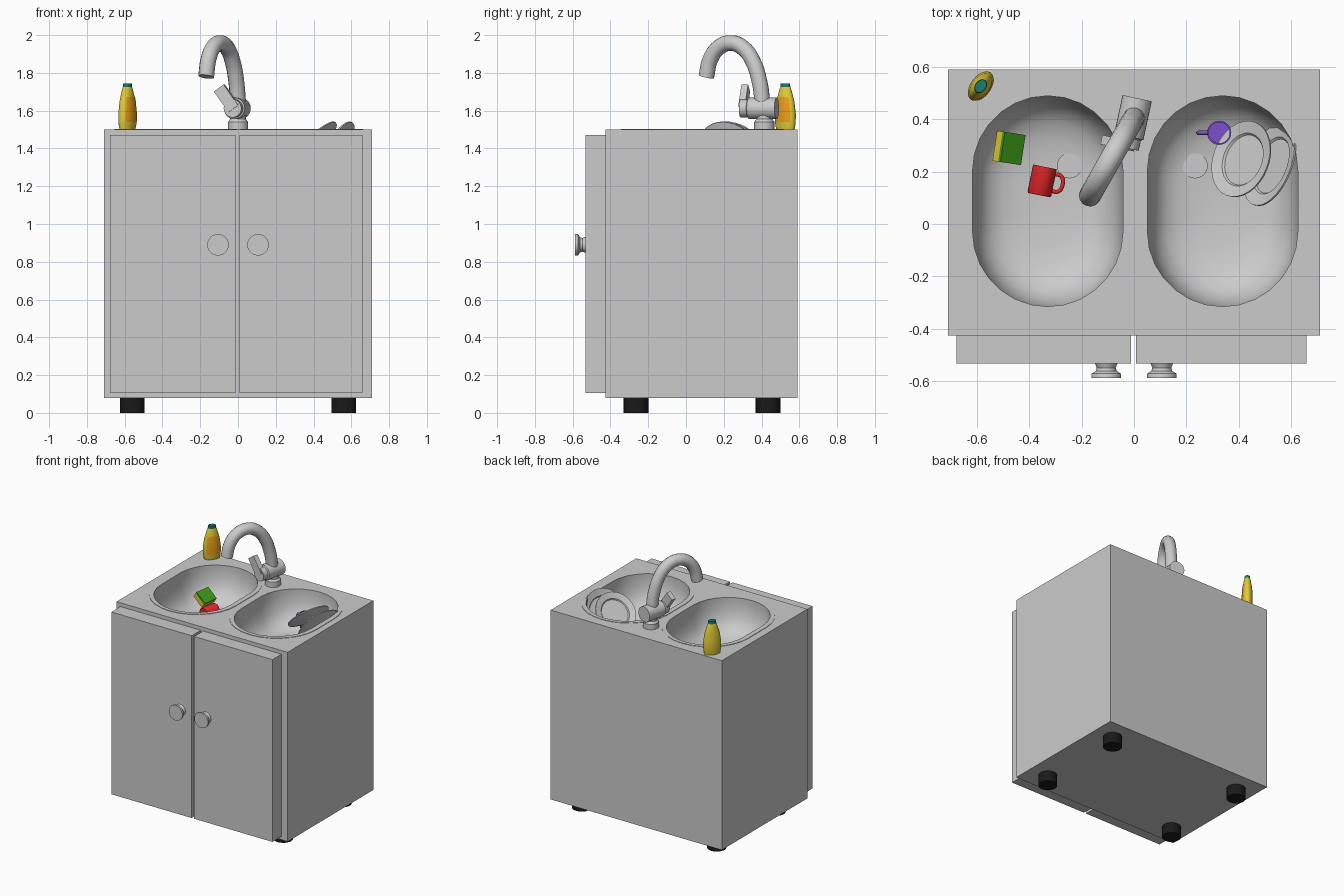
import bpy, bmesh, math
from mathutils import Vector, Matrix

if "Cube" in bpy.data.objects:
    bpy.data.objects.remove(bpy.data.objects["Cube"])

def mat(name, r, g, b):
    m = bpy.data.materials.new(name)
    m.diffuse_color = (r, g, b, 1)
    m.use_nodes = True
    m.node_tree.nodes["Principled BSDF"].inputs["Base Color"].default_value = m.diffuse_color
    return m

BLACK, RED, PURPLE = mat("black", .01, .01, .01), mat("red", .75, .02, .02), mat("purple", .2, .08, .6)
YELLOW, GREEN = mat("yellow", .75, .6, .04), mat("green", .05, .35, .01)
TEAL, ORANGE = mat("teal", .01, .2, .15), mat("orange", .85, .35, .01)

def finish(name, bm, m=None, smooth=True, matrix=None):
    bmesh.ops.recalc_face_normals(bm, faces=bm.faces)
    me = bpy.data.meshes.new(name)
    bm.to_mesh(me)
    bm.free()
    ob = bpy.data.objects.new(name, me)
    bpy.context.collection.objects.link(ob)
    if matrix:
        ob.matrix_world = matrix
    if m:
        me.materials.append(m)
    if smooth:
        bpy.ops.object.select_all(action='DESELECT')
        ob.select_set(True)
        bpy.context.view_layer.objects.active = ob
        bpy.ops.object.shade_smooth_by_angle(angle=math.radians(35))
    return ob

def box(name, lo, hi, m=None, matrix=None):
    bm = bmesh.new()
    bmesh.ops.create_cube(bm, size=1)
    for v in bm.verts:
        v.co = [l + (h - l) * (c + .5) for l, h, c in zip(lo, hi, v.co)]
    return finish(name, bm, m, False, matrix)

def loft(bm, rings, cap_start=True, cap_end=True, closed=True):
    vs = [[bm.verts.new(p) for p in r] for r in rings]
    n = len(vs[0])
    for a, b in zip(vs, vs[1:]):
        for i in range(n if closed else n - 1):
            j = (i + 1) % n
            bm.faces.new((a[i], a[j], b[j], b[i]))
    if cap_start:
        bm.faces.new(vs[0])
    if cap_end:
        bm.faces.new(vs[-1])

def ellipse(a, b, z, n=24, start=0, span=math.tau, closed=True):
    k = n if closed else n - 1
    return [(a * math.cos(start + span * i / k), b * math.sin(start + span * i / k), z) for i in range(n)]

def lathe(name, profile, m=None, matrix=None, n=24):
    bm = bmesh.new()
    loft(bm, [ellipse(r, r, z, n) for r, z in profile])
    return finish(name, bm, m, True, matrix)

def place(loc, normal=(0, 0, 1), spin=0):
    q = Vector(normal).to_track_quat('Z', 'Y')
    return Matrix.Translation(loc) @ q.to_matrix().to_4x4() @ Matrix.Rotation(spin, 4, 'Z')

def tube(name, pts, radius, m=None, matrix=None):
    cu = bpy.data.curves.new(name, 'CURVE')
    cu.dimensions = '3D'
    cu.bevel_depth, cu.bevel_resolution, cu.resolution_u, cu.use_fill_caps = radius, 5, 5, True
    sp = cu.splines.new('BEZIER')
    sp.bezier_points.add(len(pts) - 1)
    for bp, p in zip(sp.bezier_points, pts):
        bp.co = p
        bp.handle_left_type = bp.handle_right_type = 'AUTO'
    ob = bpy.data.objects.new(name, cu)
    bpy.context.collection.objects.link(ob)
    if matrix:
        ob.matrix_world = matrix
    if m:
        cu.materials.append(m)
    return ob

def stadium(hw, hh, z, n=14):
    pts = []
    for sign in (1, -1):
        for i in range(n + 1):
            a = math.pi * i / n
            pts.append((sign * hw * math.cos(a), sign * (hw * math.sin(a) + hh - hw), z))
    return pts

# Cabinet, doors and feet
cabinet = box("cabinet", (-.71, -.425, .08), (.71, .59, 1.5))
box("left_door", (-.678, -.532, .105), (-.012, -.425, 1.472))
box("right_door", (.008, -.532, .105), (.658, -.425, 1.472))
for x in (-.56, .56):
    for y in (-.264, .435):
        lathe("foot", [(.066, 0), (.066, .082)], BLACK, Matrix.Translation((x, y, 0)))

# Door knobs
for x in (-.106, .106):
    lathe("door_knob", [(.043, 0), (.036, .018), (.04, .03), (.056, .04), (.057, .043), (.057, .057)],
          None, place((x, -.531, .89), (0, -1, 0)))

# Sinks: flat rim and rounded bowl, with a hole cut in the cabinet for each
BOWL = [(1, 1.47), (.985, 1.41), (.94, 1.35), (.87, 1.305), (.76, 1.27), (.6, 1.248), (.4, 1.237), (.15, 1.232)]
for side, x in (("left", -.329), ("right", .338)):
    at = Matrix.Translation((x, .087, 0))
    bm = bmesh.new()
    loft(bm, [stadium(.31, .415, 1.15), stadium(.31, .415, 1.6)])
    cutter = finish(side + "_sink_cutter", bm, None, False, at)
    cutter.hide_render = True
    cutter.hide_set(True)
    mod = cabinet.modifiers.new(side + "_hole", 'BOOLEAN')
    mod.object, mod.operation, mod.solver = cutter, 'DIFFERENCE', 'EXACT'
    bm = bmesh.new()
    loft(bm, [stadium(.324, .43, 1.499), stadium(.324, .43, 1.503), stadium(.287, .402, 1.503)]
         + [stadium(.287 * f, .402 * f, z) for f, z in BOWL], cap_start=False)
    finish(side + "_sink", bm, None, True, at)
for x in (-.246, .233):
    lathe("drain", [(.048, 1.225), (.048, 1.247)], None, Matrix.Translation((x, .222, 0)))

# Tap: base, horizontal valve body, curved spout and lever
lathe("tap_base", [(.054, 1.5), (.054, 1.54), (.042, 1.555), (.042, 1.6)], None, Matrix.Translation((0, .415, 0)))
axis = Vector((-.042, -.195, 0))
lathe("tap_body", [(.057, 0), (.057, .15), (.048, .155), (.048, .195)], None, place((.012, .48, 1.612), axis))
PATH = [(0, 1.6), (.005, 1.68), (.02, 1.76), (.055, 1.855), (.115, 1.93), (.19, 1.958), (.265, 1.935),
        (.318, 1.87), (.342, 1.78)]
tube("tap_spout", [(-.493 * s, .405 - .87 * s, z) for s, z in PATH], .042)
box("tap_lever", (-.032, -.018, 0), (.032, .018, .135), None,
    Matrix.Translation((-.022, .3, 1.61)) @ Matrix.Rotation(-.21, 4, 'Z') @ Matrix.Rotation(-.62, 4, 'Y'))

# Soap bottle with cap and label
spot = Matrix.Translation((-.585, .526, 1.5)) @ Matrix.Rotation(.93, 4, 'Z')
def bottle_part(name, rows, m, grow=0, **arc):
    bm = bmesh.new()
    loft(bm, [ellipse(a + grow, b + grow, z, **arc) for a, b, z in rows], not grow, not grow, not grow)
    finish(name, bm, m, True, spot)
bottle_part("soap_bottle", [(.056, .032, 0), (.062, .037, .03), (.064, .038, .08), (.054, .034, .15),
                            (.034, .024, .215), (.029, .021, .225)], YELLOW)
bottle_part("bottle_cap", [(.029, .021, .225), (.027, .02, .245)], TEAL)
bottle_part("bottle_label", [(.062, .037, .04), (.064, .038, .08), (.054, .034, .15), (.048, .031, .172)], ORANGE,
            .0015, n=10, start=-2.4, span=1.7, closed=False)

# Sponge leaning on the left sink wall
lean = Matrix.Translation((-.475, .29, 1.325)) @ Matrix.Rotation(-.15, 4, 'Z') @ Matrix.Rotation(.65, 4, 'Y')
box("sponge_body", (-.05, -.058, -.028), (.05, .058, .008), YELLOW, lean)
box("sponge_scourer", (-.05, -.058, .008), (.05, .058, .022), GREEN, lean)

# Mugs, one lying and one standing
MUG = [(.042, 0), (.046, .006), (.046, .11), (.04, .11), (.04, .01)]
def mug(name, m, matrix):
    lathe(name, MUG, m, matrix)
    tube(name + "_handle", [(.042, 0, .09), (.068, 0, .088), (.08, 0, .058), (.068, 0, .028), (.042, 0, .025)],
         .008, m, matrix)
lie = Matrix(((.98, 0, .2), (-.2, 0, .98), (0, -1, 0))).to_4x4()
mug("red_mug", RED, Matrix.Translation((-.362, .11, 1.295)) @ lie)
mug("purple_mug", PURPLE, Matrix.Translation((.325, .348, 1.285)) @ Matrix.Rotation(math.pi, 4, 'Z'))

# Plates leaning on the right sink wall
def plate(loc, r, tilt):
    normal = (-.93 * math.sin(tilt), .37 * math.sin(tilt), math.cos(tilt))
    lathe("plate", [(.6 * r, -.012), (r, .008), (r, .015), (.7 * r, .004), (.66 * r, -.004)],
          None, place(loc, normal), 32)
plate((.417, .245, 1.425), .15, .8)
plate((.527, .222, 1.392), .165, 1.05)
